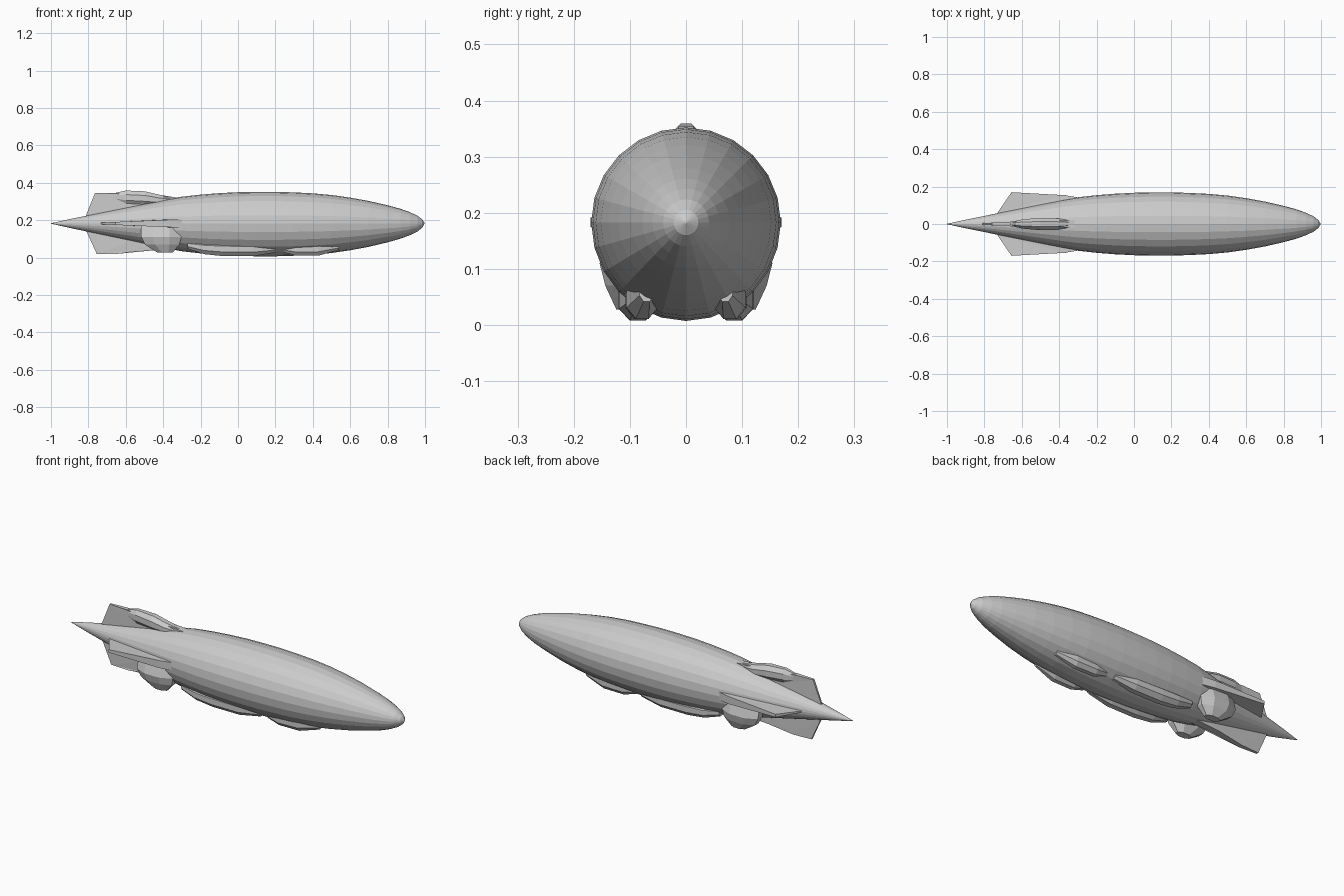
import bpy, bmesh, math

if "Cube" in bpy.data.objects:
    bpy.data.objects.remove(bpy.data.objects["Cube"])

ZC = 0.183  # height of the hull axis


def make(name, bm):
    bmesh.ops.recalc_face_normals(bm, faces=bm.faces)
    me = bpy.data.meshes.new(name)
    bm.to_mesh(me)
    bm.free()
    ob = bpy.data.objects.new(name, me)
    bpy.context.collection.objects.link(ob)
    return ob


def loft(name, stations, sides, axis="x", phase=0.5, belly=1.0):
    """Stations: (x, y, z, r1, r2); rings lie across the given axis."""
    bm = bmesh.new()
    rings = []
    for x, y, z, r1, r2 in stations:
        ring = []
        for i in range(sides):
            a = 2 * math.pi * (i + phase) / sides
            c, s = r1 * math.cos(a), r2 * math.sin(a)
            if axis == "x":
                ring.append(bm.verts.new((x, y + c, z + (s * belly if s < 0 else s))))
            else:
                ring.append(bm.verts.new((x + c, y + s, z)))
        rings.append(ring)
    for a, b in zip(rings, rings[1:]):
        for i in range(sides):
            j = (i + 1) % sides
            bm.faces.new((a[i], a[j], b[j], b[i]))
    bm.faces.new(rings[0])
    bm.faces.new(rings[-1])
    return make(name, bm)


def fin(name, outline, angle):
    """Wedge fin: outline of (x, radius, half thickness), turned about the hull axis."""
    bm = bmesh.new()
    ca, sa = math.cos(angle), math.sin(angle)
    sets = []
    for sgn in (-1, 1):
        sets.append([bm.verts.new((x, r * ca - sgn * t * sa, ZC + r * sa + sgn * t * ca))
                     for x, r, t in outline])
    n = len(outline)
    for s in sets:
        bm.faces.new(s)
    for i in range(n):
        j = (i + 1) % n
        bm.faces.new((sets[0][i], sets[0][j], sets[1][j], sets[1][i]))
    bmesh.ops.triangulate(bm, faces=[f for f in bm.faces if len(f.verts) > 4])
    return make(name, bm)


# Hull: long faceted envelope with pointed tail cone
profile = [(-1, .001), (-.9, .023), (-.8, .043), (-.65, .074), (-.5, .105), (-.38, .129),
           (-.3, .143), (-.2, .154), (-.1, .162), (0, .167), (.1, .169), (.2, .169),
           (.3, .166), (.4, .161), (.5, .152), (.6, .138), (.7, .120), (.8, .097),
           (.87, .078), (.92, .060), (.96, .041), (.985, .022), (.997, .002)]
loft("hull", [(x, 0, ZC, r, r) for x, r in profile], 24, phase=0, belly=1.04)

# Cruciform tail fins
side = [(-.30, .0, .032), (-.30, .142, .022), (-.37, .154, .020), (-.655, .170, .008),
        (-.73, .06, .004), (-.77, .0, .004)]
upright = [(-.31, .0, .026), (-.31, .138, .020), (-.45, .148, .018), (-.66, .162, .012),
           (-.765, .162, .006), (-.81, .042, .004), (-.83, .0, .004)]
lower = [(-.33, .0, .026), (-.33, .132, .020), (-.50, .142, .018), (-.65, .163, .012),
         (-.755, .163, .006), (-.81, .042, .004), (-.83, .0, .004)]
fin("fin_right", side, 0)
fin("fin_left", side, math.pi)
fin("fin_top", upright, math.pi / 2)
fin("fin_bottom", lower, -math.pi / 2)

# Fairing on top of the upper fin
loft("top_fairing", [(-.66, 0, .325, .010, .022), (-.60, 0, .322, .026, .040),
                     (-.50, 0, .317, .036, .041), (-.42, 0, .307, .034, .032),
                     (-.34, 0, .300, .020, .025)], 8)

for label, s in (("right", 1), ("left", -1)):
    # Tapered engine pod under the tail
    loft("engine_pod_" + label, [(-.41, s * .09, .17, .118, .050), (-.41, s * .105, .11, .116, .053),
                                 (-.405, s * .105, .07, .100, .042),
                                 (-.39, s * .104, .028, .045, .022)], 8, axis="z")
    # Faceted gondolas along the lower flanks
    loft("rear_gondola_" + label, [(-.27, s * .085, .068, .020, .022), (-.18, s * .086, .052, .034, .036),
                                   (-.08, s * .086, .046, .038, .041), (.08, s * .086, .044, .036, .039),
                                   (.20, s * .084, .050, .020, .024)], 8)
    loft("front_gondola_" + label, [(.24, s * .080, .050, .018, .022), (.31, s * .080, .044, .030, .036),
                                    (.43, s * .078, .046, .030, .038),
                                    (.54, s * .070, .060, .014, .020)], 8)
